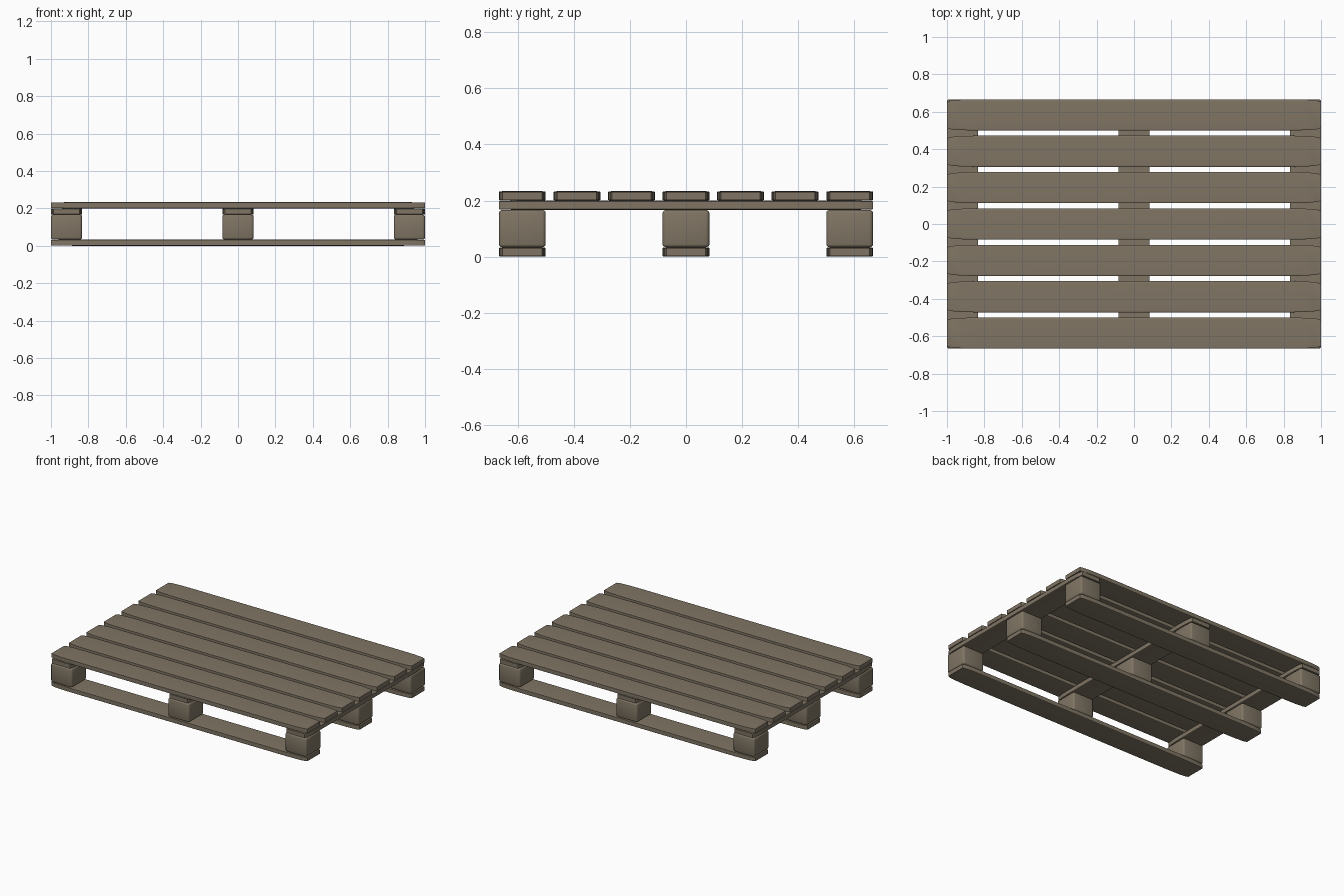
import bpy
import bmesh
import math
from mathutils import Vector

cube = bpy.data.objects.get("Cube")
if cube:
    bpy.data.objects.remove(cube, do_unlink=True)

LENGTH, DEPTH = 2.0, 4 / 3
BOARD_W, BOARD_T, BLOCK_H = 1 / 6, 1 / 30, 2 / 15
BLOCK_X = (LENGTH - BOARD_W) / 2
BLOCK_Y = (DEPTH - BOARD_W) / 2

wood = bpy.data.materials.new("weathered_wood")
wood.use_nodes = True
colour = (0.215, 0.178, 0.128, 1)
wood.diffuse_color = colour
shader = wood.node_tree.nodes["Principled BSDF"]
shader.inputs["Base Color"].default_value = colour
shader.inputs["Roughness"].default_value = 0.8


def rounded_box(name, centre, size):
    """Unit cube with rounded edges, stretched so the rounding is long at board ends."""
    bm = bmesh.new()
    bmesh.ops.create_cube(bm, size=1)
    bmesh.ops.bevel(bm, geom=bm.edges[:], offset=0.08, segments=3,
                    profile=0.5, affect='EDGES')
    bmesh.ops.scale(bm, vec=Vector(size), verts=bm.verts)
    mesh = bpy.data.meshes.new(name)
    bm.to_mesh(mesh)
    bm.free()
    mesh.materials.append(wood)
    obj = bpy.data.objects.new(name, mesh)
    obj.location = centre
    bpy.context.collection.objects.link(obj)
    obj.select_set(True)
    bpy.context.view_layer.objects.active = obj


bpy.ops.object.select_all(action='DESELECT')
block_z = BOARD_T + BLOCK_H / 2
cross_z = BOARD_T * 1.5 + BLOCK_H
deck_z = cross_z + BOARD_T

# Bottom runners and the spacer blocks standing on them
for row, y in zip(("front", "middle", "back"), (-BLOCK_Y, 0, BLOCK_Y)):
    rounded_box(f"{row}_runner", (0, y, BOARD_T / 2), (LENGTH, BOARD_W, BOARD_T))
    for side, x in zip(("right", "centre", "left"), (-BLOCK_X, 0, BLOCK_X)):
        rounded_box(f"{row}_{side}_block", (x, y, block_z),
                    (BOARD_W, BOARD_W, BLOCK_H))

# Cross boards over the blocks
for side, x in zip(("right", "centre", "left"), (-BLOCK_X, 0, BLOCK_X)):
    rounded_box(f"{side}_cross_board", (x, 0, cross_z), (BOARD_W, DEPTH, BOARD_T))

# Deck boards
for i in range(7):
    rounded_box(f"deck_board_{i + 1}", (0, (i - 3) * BLOCK_Y / 3, deck_z),
                (LENGTH, BOARD_W, BOARD_T))

bpy.ops.object.shade_smooth_by_angle(angle=math.radians(40))
